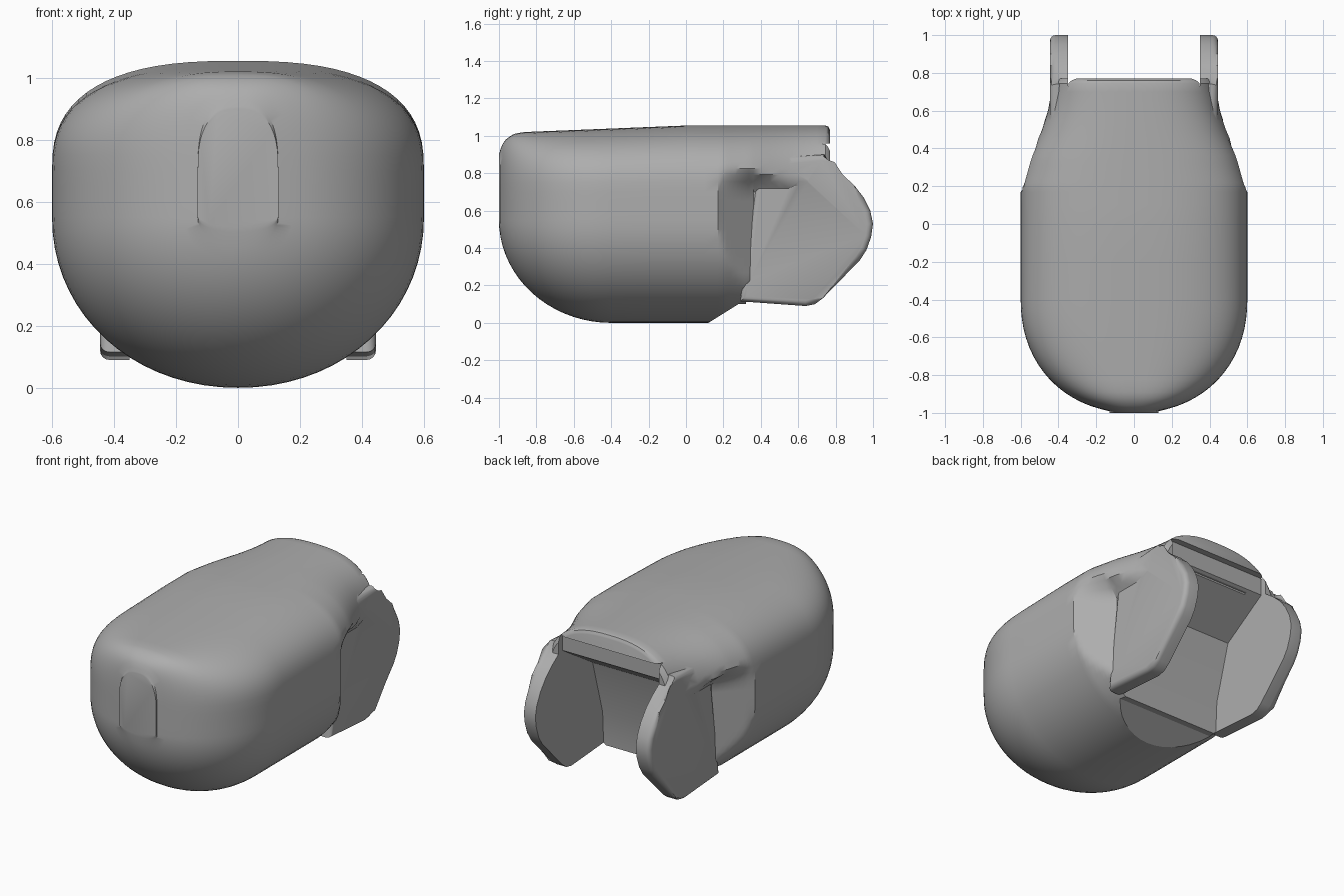
import bpy, bmesh, math

cube = bpy.data.objects.get("Cube")
if cube:
    bpy.data.objects.remove(cube)

grey = bpy.data.materials.new("mid_grey")
grey.use_nodes = True
colour = (0.42, 0.42, 0.42, 1)
grey.diffuse_color = colour
grey.node_tree.nodes["Principled BSDF"].inputs["Base Color"].default_value = colour


def add_object(name, bm):
    bmesh.ops.recalc_face_normals(bm, faces=bm.faces)
    mesh = bpy.data.meshes.new(name)
    bm.to_mesh(mesh)
    bm.free()
    mesh.materials.append(grey)
    ob = bpy.data.objects.new(name, mesh)
    bpy.context.collection.objects.link(ob)
    return ob


def interp(points, t):
    """Piecewise linear lookup."""
    if t <= points[0][0]:
        return points[0][1]
    for (a, va), (b, vb) in zip(points, points[1:]):
        if t <= b:
            return va + (vb - va) * (t - a) / (b - a)
    return points[-1][1]


def prism(profile, x0, x1, bevel=0):
    """Side outline (y, z) extruded from x0 to x1, rounded on the x1 rim."""
    bm = bmesh.new()
    near = [bm.verts.new((x0, y, z)) for y, z in profile]
    far = [bm.verts.new((x1, y, z)) for y, z in profile]
    bm.faces.new(near)
    rim = bm.faces.new(far)
    n = len(profile)
    for i in range(n):
        j = (i + 1) % n
        bm.faces.new((near[i], near[j], far[j], far[i]))
    if bevel:
        bmesh.ops.bevel(bm, geom=list(rim.edges), offset=bevel, segments=4,
                        profile=0.5, affect='EDGES')
    return bm


# Shell: rounded sections lofted from the nose to the back
WIDTH = [(0.2, 0.6), (0.35, 0.557), (0.5, 0.492), (0.6, 0.457),
         (0.7, 0.438), (0.745, 0.435), (0.77, 0.41)]
TOP = [(-1, 0.9), (-0.985, 0.95), (-0.96, 0.985), (-0.92, 1.01),
       (-0.87, 1.02), (0, 1.055), (0.745, 1.055), (0.76, 1.05), (0.77, 1.03)]
LOW, HIGH = 0.55, 0.7


def side_limit(y, z):
    """Half width left by the hinge recess on each flank."""
    cut = interp([(0.17, 0.6), (0.36, 0.43)], y)
    fade = interp([(0.72, 0), (0.86, 1)], z)
    return cut + (0.6 - cut) * fade


def quarter(power, steps):
    """Superellipse points from the side (1, 0) to the middle (0, 1)."""
    for i in range(steps + 1):
        a = math.pi / 2 * i / steps
        yield math.cos(a) ** (2 / power) if i < steps else 0, math.sin(a) ** (2 / power)


def section(y):
    nose = max(0, (-0.4 - y) / 0.6)
    shrink = max(0, 1 - nose ** 2.15) ** (1 / 2.15)
    width = max(0.13, interp(WIDTH, y) * shrink)
    depth = max(0.03, LOW * max(0, 1 - nose ** 2) ** 0.5)
    height = interp(TOP, y) - HIGH
    half = [(u * width, LOW - v * depth) for u, v in quarter(2.05, 18)][::-1]
    half += [(width, LOW + 0.05), (width, LOW + 0.1)]
    half += [(u * width, HIGH + v * height) for u, v in quarter(2.6, 18)]
    half = [(min(x, side_limit(y, z)), z) for x, z in half]
    return half + [(-x, z) for x, z in half[-2:0:-1]]


stations = [-0.4 - 0.6 * math.sin(math.pi / 2 * i / 18) for i in range(18, 0, -1)]
stations += [-0.4, -0.2, 0, 0.1] + [0.17 + 0.19 * i / 8 for i in range(9)]
stations += [0.4, 0.45, 0.5, 0.55, 0.6, 0.65, 0.7, 0.745, 0.753, 0.76, 0.766, 0.77]
bm = bmesh.new()
rings = [[bm.verts.new((x, y, z)) for x, z in section(y)] for y in stations]
for a, b in zip(rings, rings[1:]):
    for i in range(len(a)):
        j = (i + 1) % len(a)
        bm.faces.new((a[i], a[j], b[j], b[i]))
bm.faces.new(rings[0])
bm.faces.new(rings[-1])
shell = add_object("fingertip_shell", bm)


def boolean(helper, operation):
    mod = shell.modifiers.new(helper.name, 'BOOLEAN')
    mod.operation = operation
    mod.solver = 'EXACT'
    mod.object = helper
    bpy.context.view_layer.objects.active = shell
    bpy.ops.object.modifier_apply(modifier=mod.name)
    bpy.data.objects.remove(helper)


# Sloped underside and the gap below the overhanging back edge
under = [(0.12, -0.01), (0.12, 0), (0.28, 0.1), (0.6, 0.1), (0.6, 0.13),
         (0.7, 0.84), (1.2, 0.84), (1.2, -0.2), (0.12, -0.2)]
boolean(add_object("underside_cutter", prism(under, -1, 1)), 'DIFFERENCE')

# Hinge ears
EAR = [(0.29, 0.115), (0.64, 0.09), (0.69, 0.1), (0.73, 0.13), (0.93, 0.335),
       (0.965, 0.39), (0.99, 0.46), (1.0, 0.53), (0.985, 0.6), (0.95, 0.67),
       (0.9, 0.735), (0.84, 0.79), (0.77, 0.84), (0.74, 0.9), (0.45, 0.88),
       (0.38, 0.8)]
for side, label in ((1, "left"), (-1, "right")):
    boolean(add_object(label + "_ear", prism(EAR, side * 0.25, side * 0.445, 0.03)), 'UNION')

# Hollow between the ears, with a stepped lip at the top
HOLLOW = [(1.2, 0.96), (0.73, 0.96), (0.73, 0.85), (0.43, 0.66),
          (0.33, 0.31), (0.31, -0.1), (1.2, -0.1)]
boolean(add_object("hollow_cutter", prism(HOLLOW, -0.35, 0.35)), 'DIFFERENCE')

bpy.ops.object.select_all(action='DESELECT')
shell.select_set(True)
bpy.context.view_layer.objects.active = shell
bpy.ops.object.shade_smooth_by_angle(angle=math.radians(32))
